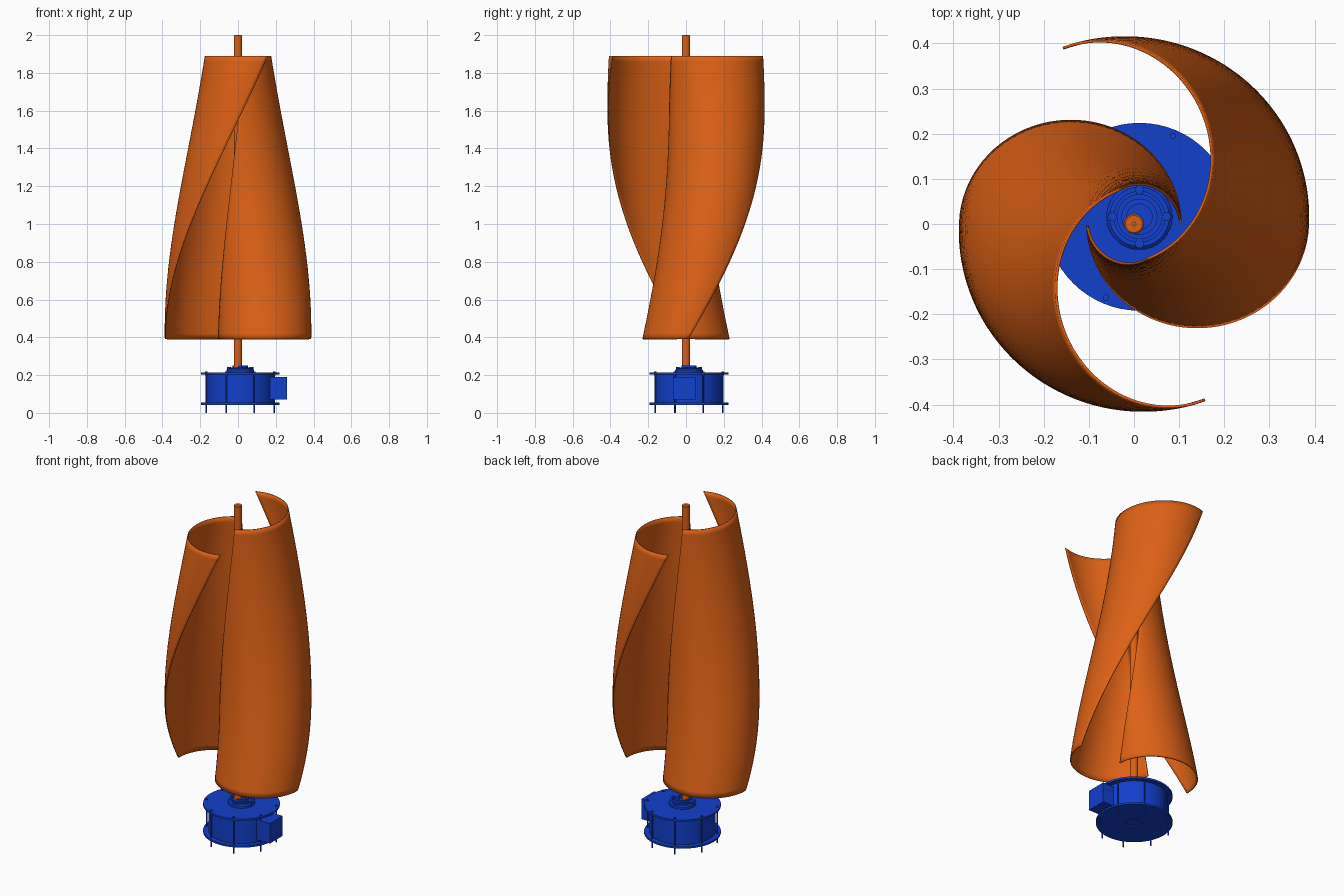
import bpy, bmesh, math
from mathutils import Matrix, Vector

if "Cube" in bpy.data.objects:
    bpy.data.objects.remove(bpy.data.objects["Cube"])


def material(name, rgb):
    m = bpy.data.materials.new(name)
    m.diffuse_color = (*rgb, 1)
    m.use_nodes = True
    m.node_tree.nodes["Principled BSDF"].inputs["Base Color"].default_value = m.diffuse_color
    return m


ORANGE = material("orange_paint", (0.72, 0.12, 0.008))
BLUE = material("blue_paint", (0.006, 0.05, 0.6))
CX, CY = 0.012, 0.016          # generator axis, slightly off the shaft axis


def finish(name, bm, mat, smooth=True):
    bmesh.ops.recalc_face_normals(bm, faces=bm.faces[:])
    me = bpy.data.meshes.new(name)
    bm.to_mesh(me)
    bm.free()
    ob = bpy.data.objects.new(name, me)
    bpy.context.collection.objects.link(ob)
    me.materials.append(mat)
    if smooth:
        bpy.ops.object.select_all(action='DESELECT')
        ob.select_set(True)
        bpy.context.view_layer.objects.active = ob
        bpy.ops.object.shade_smooth_by_angle(angle=math.radians(35))
    return ob


def lathe(name, profile, mat, x=CX, y=CY, n=64):
    """Spin an (r, z) profile around a vertical axis."""
    bm = bmesh.new()
    rings = []
    for r, z in profile:
        if r == 0:
            rings.append([bm.verts.new((x, y, z))] * n)
        else:
            rings.append([bm.verts.new((x + r * math.cos(2 * math.pi * i / n),
                                        y + r * math.sin(2 * math.pi * i / n), z))
                          for i in range(n)])
    for a, b in zip(rings, rings[1:]):
        for i in range(n):
            j = (i + 1) % n
            bm.faces.new(list(dict.fromkeys((a[i], a[j], b[j], b[i]))))
    return finish(name, bm, mat)


def cylinder(name, r, z0, z1, mat, x=CX, y=CY, n=24):
    return lathe(name, [(0, z0), (r, z0), (r, z1), (0, z1)], mat, x, y, n)


def blade(name, turn):
    """Half-round scoop lofted upward while it twists about the shaft."""
    rows, cols = 48, 40
    bm = bmesh.new()
    grid = []
    for i in range(rows + 1):
        t = i / rows
        ang = turn + math.radians(2 + 110 * t + 18 * t * (1 - t))
        tip = 0.385 + 0.035 * t
        inner = -0.103 + 0.020 * t
        mid, half = (tip + inner) / 2, (tip - inner) / 2
        rot = Matrix.Rotation(ang, 3, 'Z')
        row = []
        for k in range(cols + 1):
            a = math.pi * k / cols
            p = Vector((mid - half * math.cos(a), -0.233 * math.sin(a), 0))
            row.append(bm.verts.new(rot @ p + Vector((0, 0, 0.39 + 1.5 * t))))
        grid.append(row)
    for a, b in zip(grid, grid[1:]):
        for k in range(cols):
            bm.faces.new((a[k], a[k + 1], b[k + 1], b[k]))
    ob = finish(name, bm, ORANGE)
    mod = ob.modifiers.new("thickness", 'SOLIDIFY')
    mod.thickness = 0.006
    mod.offset = 0


# Rotor: two blades and the central shaft
blade("blade_right", 0)
blade("blade_left", math.pi)
lathe("shaft", [(0, 0.235), (0.022, 0.235), (0.022, 1.997), (0.019, 2.0),
                (0.004, 2.0), (0.004, 1.99), (0, 1.99)], ORANGE, 0, 0, 32)

# Generator: drum between two flange plates
cylinder("generator_drum", 0.18, 0.05, 0.21, BLUE, n=64)
cylinder("top_plate", 0.208, 0.204, 0.215, BLUE, n=64)
lathe("bottom_plate", [(0, 0.052), (0.045, 0.052), (0.045, 0.043),
                       (0.208, 0.043), (0.208, 0.054), (0, 0.054)], BLUE)

# Bearing housing with stepped rings on top
lathe("bearing_housing", [(0, 0.21), (0.073, 0.21), (0.073, 0.228), (0.066, 0.234),
                          (0.056, 0.234), (0.056, 0.23), (0.050, 0.23), (0.050, 0.24),
                          (0.040, 0.24), (0.040, 0.25), (0.028, 0.25), (0.028, 0.236),
                          (0, 0.236)], BLUE)
for k in range(4):
    a = k * math.pi / 2
    cylinder(f"bearing_bolt_{k + 1}", 0.011, 0.225, 0.243, BLUE,
             CX + 0.06 * math.cos(a), CY + 0.06 * math.sin(a), 6)

# Eight tie rods with nuts, also acting as feet
for k in range(8):
    a = math.radians(22.5 + 45 * k)
    x, y = CX + 0.194 * math.cos(a), CY + 0.194 * math.sin(a)
    lathe(f"tie_rod_{k + 1}", [(0, 0), (0.004, 0), (0.004, 0.198), (0.007, 0.198),
                               (0.007, 0.220), (0, 0.220)], BLUE, x, y, 12)

# Terminal box on the right side
bm = bmesh.new()
bmesh.ops.create_cube(bm, size=1, matrix=Matrix.Translation((0.21, -0.01, 0.13))
                      @ Matrix.Diagonal((0.10, 0.12, 0.12, 1)))
finish("terminal_box", bm, BLUE, smooth=False)
